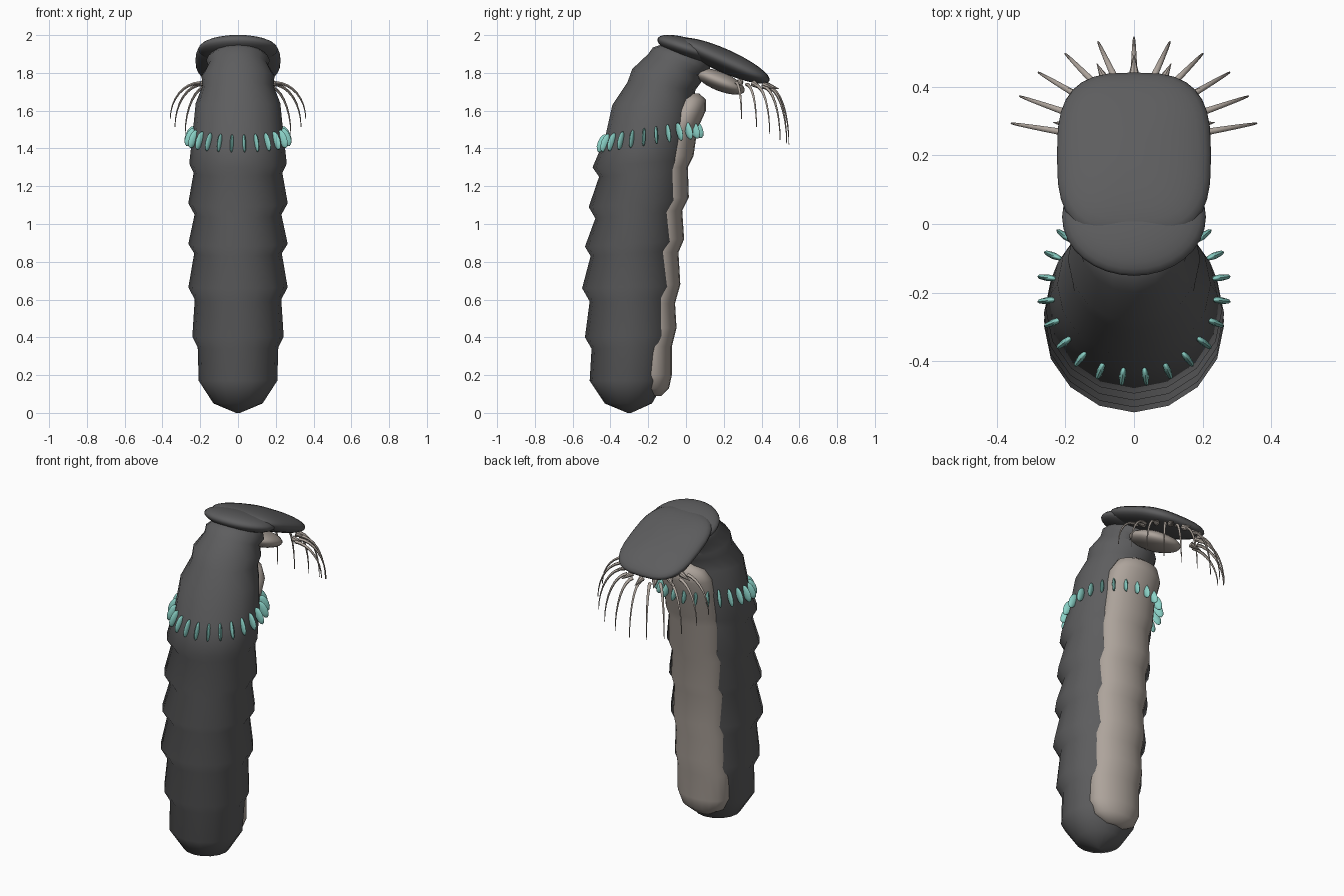
import bpy
import bmesh
from math import sin, cos, pi, radians, copysign
from mathutils import Matrix, Vector

cube = bpy.data.objects.get("Cube")
if cube:
    bpy.data.objects.remove(cube, do_unlink=True)


def make_material(name, colour):
    mat = bpy.data.materials.new(name)
    mat.use_nodes = True
    mat.diffuse_color = (*colour, 1)
    mat.node_tree.nodes["Principled BSDF"].inputs["Base Color"].default_value = (*colour, 1)
    return mat


charcoal = make_material("charcoal_skin", (0.11, 0.11, 0.113))
beige = make_material("beige_skin", (0.42, 0.37, 0.33))
teal = make_material("teal_spikes", (0.25, 0.63, 0.56))


def finish(name, bm, mat, angle=60):
    """Turn a bmesh into a smooth shaded object with one material."""
    bmesh.ops.recalc_face_normals(bm, faces=bm.faces)
    mesh = bpy.data.meshes.new(name)
    bm.to_mesh(mesh)
    bm.free()
    mesh.materials.append(mat)
    obj = bpy.data.objects.new(name, mesh)
    bpy.context.collection.objects.link(obj)
    bpy.ops.object.select_all(action="DESELECT")
    obj.select_set(True)
    bpy.context.view_layer.objects.active = obj
    bpy.ops.object.shade_smooth_by_angle(angle=radians(angle))
    return obj


def loft(name, rings, ratio, sides, mat):
    """Skin tilted elliptical rings, each given by its front and back (y, z)."""
    bm = bmesh.new()
    loops = []
    for yf, zf, yb, zb in rings:
        front, back = Vector((0, yf, zf)), Vector((0, yb, zb))
        centre, axis = (front + back) / 2, (back - front) / 2
        side = Vector((axis.length * ratio, 0, 0))
        angles = [2 * pi * i / sides for i in range(sides)]
        loops.append([bm.verts.new(centre + axis * cos(a) + side * sin(a)) for a in angles])
    for low, high in zip(loops, loops[1:]):
        for i in range(sides):
            j = (i + 1) % sides
            bm.faces.new((low[i], low[j], high[j], high[i]))
    bm.faces.new(loops[0])
    bm.faces.new(loops[-1])
    return finish(name, bm, mat)


def pad(name, centre, size, tilt, power, mat):
    """Flattened ellipsoid with a squared-off outline, tipped forward."""
    bm = bmesh.new()
    bmesh.ops.create_uvsphere(bm, u_segments=32, v_segments=16, radius=1)
    for v in bm.verts:
        r = Vector((v.co.x, v.co.y)).length
        if r > 1e-5:
            for k in (0, 1):
                v.co[k] = r * copysign(abs(v.co[k] / r) ** (2 / power), v.co[k])
    place = (Matrix.Translation(centre) @ Matrix.Rotation(radians(tilt), 4, "X")
             @ Matrix.Diagonal((*size, 1)))
    bm.transform(place)
    return finish(name, bm, mat)


# Segmented body: alternating pinched and bulging rings
body_rings = [
    (-.31, 0, -.29, 0), (-.43, .05, -.18, .05), (-.51, .17, -.11, .17),
    (-.5, .34, -.09, .35), (-.535, .4, -.07, .41),
    (-.51, .59, -.07, .61), (-.55, .66, -.045, .67),
    (-.505, .83, -.06, .86), (-.535, .88, -.03, .91),
    (-.48, 1.03, -.04, 1.07), (-.515, 1.09, -.01, 1.13),
    (-.46, 1.25, -.01, 1.29), (-.495, 1.3, 0, 1.34),
    (-.43, 1.45, .03, 1.5), (-.39, 1.63, .04, 1.65),
    (-.31, 1.75, .05, 1.71), (-.285, 1.82, .08, 1.75),
    (-.2, 1.9, .08, 1.78), (-.175, 1.935, .12, 1.8), (-.1, 1.96, .13, 1.84),
]
loft("segmented_body", body_rings, 1.04, 16, charcoal)

# Rippled belly strip sunk into the back of the body
belly_edge = [
    (-.13, .09), (-.09, .13), (-.075, .2), (-.075, .35), (-.05, .45),
    (-.058, .58), (-.03, .68), (-.04, .85), (-.01, .92), (-.02, 1.07),
    (.015, 1.14), (.01, 1.3), (.04, 1.36), (.06, 1.5), (.105, 1.6),
    (.105, 1.66), (.07, 1.69),
]
last = len(belly_edge) - 1
belly_rings = []
for i, (y, z) in enumerate(belly_edge):
    depth = .07 if i in (0, last) else .16 if i in (1, last - 1) else .2
    belly_rings.append((y - depth, z, y, z))
loft("belly_strip", belly_rings, 1.65, 20, beige)

# Head: rear lobe, broad shield and the soft mouth pad beneath
pad("head_rear_lobe", (0, .02, 1.925), (.21, .18, .055), -18, 2, charcoal)
pad("head_shield", (0, .2, 1.865), (.225, .265, .062), -24, 3, charcoal)
pad("mouth_pad", (0, .18, 1.755), (.14, .14, .05), -22, 2.3, beige)

# Collar of leaf-shaped spikes
bm = bmesh.new()
count = 24
for i in range(count):
    a = 2 * pi * (i + .5) / count
    x, dy = .255 * cos(a), .255 * sin(a)
    place = (Matrix.Translation((x, dy - .19, 1.465 + .15 * dy))
             @ Matrix.Rotation(a, 4, "Z") @ Matrix.Rotation(-.4, 4, "Y")
             @ Matrix.Diagonal((.025, .01, .052, 1)))
    bmesh.ops.create_uvsphere(bm, u_segments=8, v_segments=6, radius=1, matrix=place)
finish("collar_spikes", bm, teal)

# Short cones around the underside of the shield rim
bm = bmesh.new()
for i in range(-3, 4):
    a = radians(27 * i)
    out = Vector((sin(a), cos(a), -.3)).normalized()
    spot = Vector((.205 * sin(a), .26 + .2 * cos(a), 1.745 - .02 * cos(a)))
    turn = out.to_track_quat("Z", "Y").to_matrix().to_4x4()
    bmesh.ops.create_cone(bm, cap_ends=True, segments=8, radius1=.018, radius2=.001,
                          depth=.07, matrix=Matrix.Translation(spot) @ turn)
finish("rim_cones", bm, beige, 40)

# Drooping feelers: reach outward, then curve down to a fine tip
curve = bpy.data.curves.new("feelers", "CURVE")
curve.dimensions = "3D"
curve.bevel_depth = .01
curve.bevel_resolution = 1
curve.use_fill_caps = True
curve.materials.append(beige)
for i in range(-5, 6):
    a = radians(17 * i)
    base = Vector((.2 * sin(a), .25 + .19 * cos(a), 1.75 - .03 * cos(a)))
    tip = Vector((.36 * sin(a), .27 + .275 * cos(a), 1.57 - .15 * cos(a)))
    steps = 8
    line = curve.splines.new("POLY")
    line.points.add(steps)
    for k, point in enumerate(line.points):
        t = k / steps
        reach, drop = sin(t * pi / 2), 1 - cos(t * pi / 2)
        flat = base.lerp(tip, reach)
        point.co = (flat.x, flat.y, base.z + (tip.z - base.z) * drop, 1)
        point.radius = 1 - .8 * t
feelers = bpy.data.objects.new("feelers", curve)
bpy.context.collection.objects.link(feelers)
bpy.ops.object.select_all(action="DESELECT")
feelers.select_set(True)
bpy.context.view_layer.objects.active = feelers
bpy.ops.object.convert(target="MESH")
bpy.ops.object.shade_smooth_by_angle(angle=radians(60))
